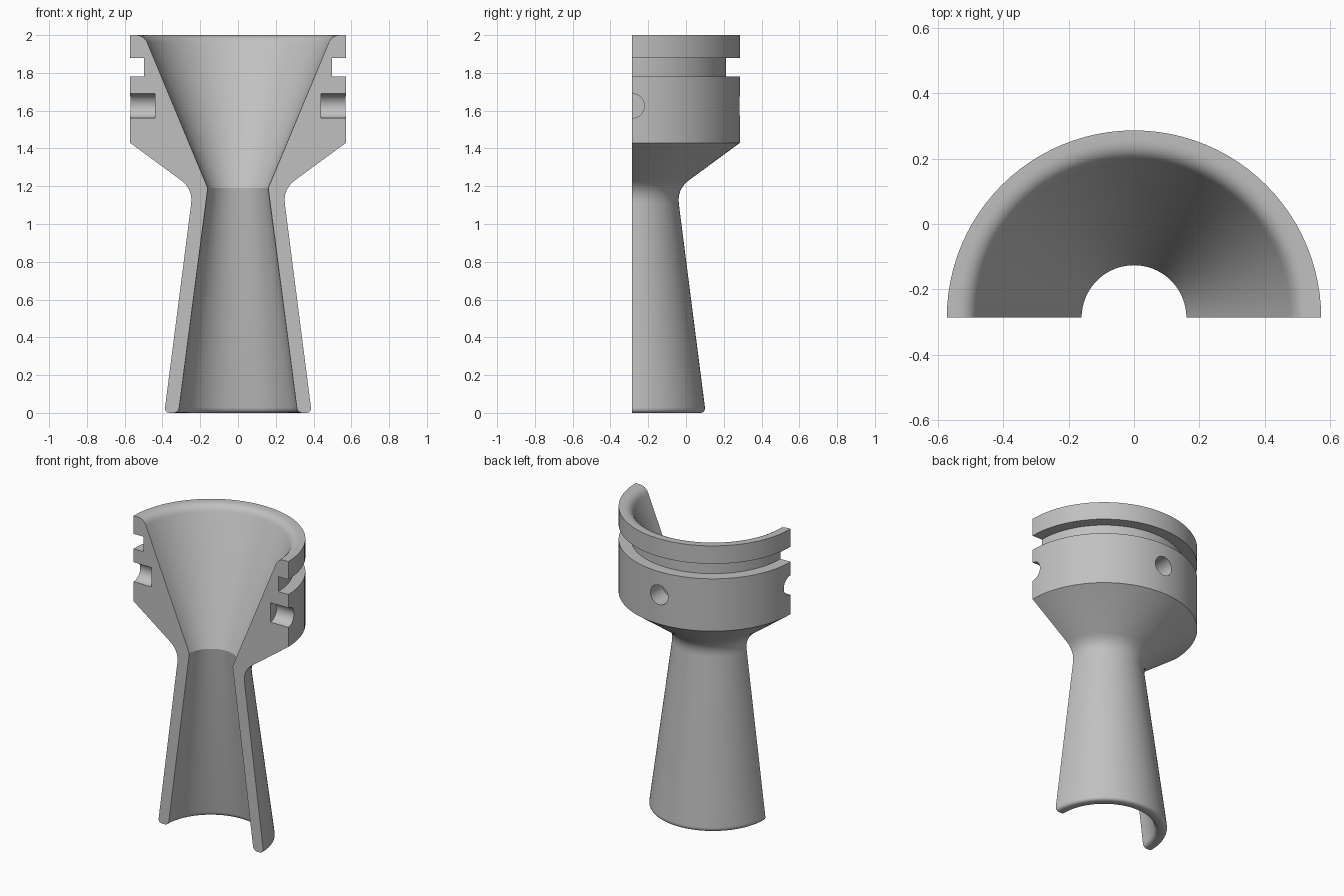
import bpy, bmesh, math
from mathutils import Vector, Matrix

AXIS_Y = -0.286    # the body is half a turning, cut open along this plane
RADIUS = 0.572
STEPS = 48

if "Cube" in bpy.data.objects:
    bpy.data.objects.remove(bpy.data.objects["Cube"], do_unlink=True)

grey = bpy.data.materials.new("plain grey")
grey.use_nodes = True
colour = (0.53, 0.53, 0.53, 1)
grey.diffuse_color = colour
grey.node_tree.nodes["Principled BSDF"].inputs["Base Color"].default_value = colour


def rounded(points, segments=6):
    """Closed outline from (radius, height, fillet length) corners."""
    outline = []
    for i, (r, z, length) in enumerate(points):
        corner = Vector((r, z))
        if not length:
            outline.append(corner)
            continue
        before = Vector(points[i - 1][:2]) - corner
        after = Vector(points[(i + 1) % len(points)][:2]) - corner
        a = corner + before.normalized() * length
        b = corner + after.normalized() * length
        for k in range(segments + 1):
            t = k / segments
            outline.append(a.lerp(corner, t).lerp(corner.lerp(b, t), t))
    return outline


def make_object(name, bm):
    bmesh.ops.recalc_face_normals(bm, faces=bm.faces)
    mesh = bpy.data.meshes.new(name)
    bm.to_mesh(mesh)
    bm.free()
    mesh.materials.append(grey)
    obj = bpy.data.objects.new(name, mesh)
    bpy.context.collection.objects.link(obj)
    return obj


# Wall section: stem, shoulder, grooved collar, then back down the bore
section = rounded([
    (0.39, 0.0, 0.032),
    (0.238, 1.185, 0.08),
    (RADIUS, 1.43, 0),
    (RADIUS, 1.78, 0),
    (0.498, 1.78, 0),
    (0.498, 1.88, 0),
    (RADIUS, 1.88, 0),
    (RADIUS, 2.0, 0),
    (0.497, 2.0, 0.045),
    (0.16, 1.19, 0),
    (0.315, 0.0, 0.03),
])

# Sweep the section through a half turn and cap both cut ends
bm = bmesh.new()
rings = []
for s in range(STEPS + 1):
    angle = math.pi * s / STEPS
    rings.append([bm.verts.new((p.x * math.cos(angle),
                                AXIS_Y + p.x * math.sin(angle), p.y))
                  for p in section])
for a, b in zip(rings, rings[1:]):
    for i in range(len(section)):
        bm.faces.new((a[i - 1], a[i], b[i], b[i - 1]))
bm.faces.new(rings[0])
bm.faces.new(rings[-1])
body = make_object("funnel_body", bm)

# Blind radial holes in the collar: both cut edges and the back
bm = bmesh.new()
for angle in (0, math.pi / 2, math.pi):
    place = (Matrix.Translation((0, AXIS_Y, 1.625))
             @ Matrix.Rotation(angle, 4, 'Z')
             @ Matrix.Translation((0.54, 0, 0))
             @ Matrix.Rotation(math.pi / 2, 4, 'Y'))
    bmesh.ops.create_cone(bm, cap_ends=True, segments=32, radius1=0.065,
                          radius2=0.065, depth=0.2, matrix=place)
cutter = make_object("hole_cutter", bm)
cutter.hide_render = True

cut = body.modifiers.new("holes", 'BOOLEAN')
cut.operation = 'DIFFERENCE'
cut.solver = 'EXACT'
cut.object = cutter

bpy.ops.object.select_all(action='DESELECT')
body.select_set(True)
bpy.context.view_layer.objects.active = body
bpy.ops.object.modifier_apply(modifier=cut.name)
bpy.data.objects.remove(cutter, do_unlink=True)
bpy.ops.object.shade_smooth_by_angle(angle=math.radians(25))
